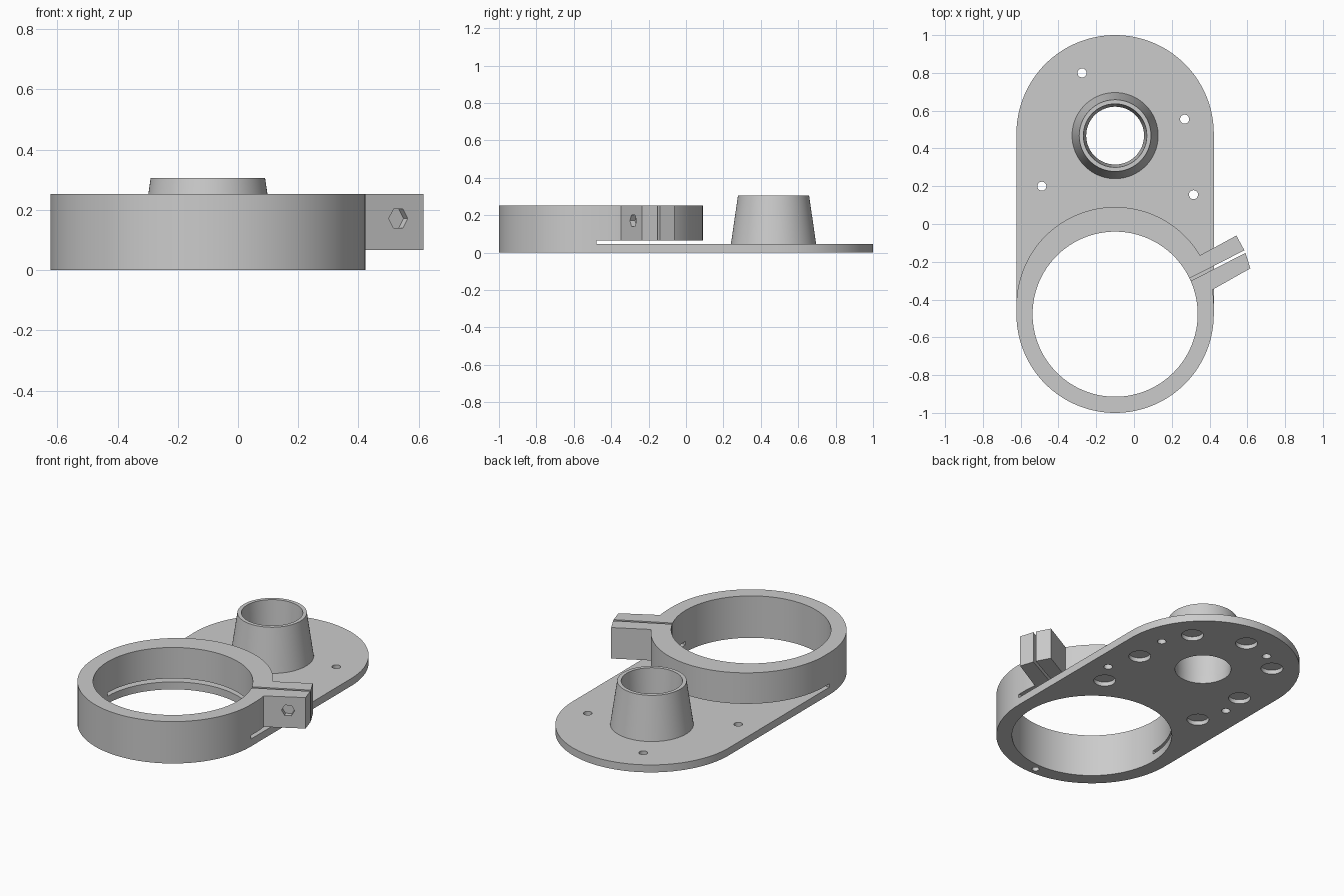
import bpy, bmesh
from math import sin, cos, pi, radians
from mathutils import Matrix, Vector

cube = bpy.data.objects.get("Cube")
if cube:
    bpy.data.objects.remove(cube, do_unlink=True)

CX = -0.1                 # shared centre line
RING_Y, HUB_Y = -0.4775, 0.468
R = 0.5225                # outline radius
PLATE_TOP, SLIT_TOP, RING_TOP = 0.045, 0.066, 0.253

grey = bpy.data.materials.new("grey plastic")
grey.use_nodes = True
grey.diffuse_color = (0.6, 0.6, 0.6, 1)
grey.node_tree.nodes["Principled BSDF"].inputs["Base Color"].default_value = (0.6, 0.6, 0.6, 1)


def circle(x, y, r, n=96):
    return [(x + r * cos(2 * pi * i / n), y + r * sin(2 * pi * i / n)) for i in range(n)]


def stadium(y0, y1, r, n=64):
    top = [(CX + r * cos(pi * i / n), y1 + r * sin(pi * i / n)) for i in range(n + 1)]
    return top + [(CX - r * cos(pi * i / n), y0 - r * sin(pi * i / n)) for i in range(n + 1)]


def add_object(name, bm):
    bmesh.ops.recalc_face_normals(bm, faces=bm.faces)
    mesh = bpy.data.meshes.new(name)
    bm.to_mesh(mesh)
    bm.free()
    mesh.materials.append(grey)
    ob = bpy.data.objects.new(name, mesh)
    bpy.context.collection.objects.link(ob)
    return ob


def prism(name, pts, z0, z1, matrix=None):
    bm = bmesh.new()
    face = bm.faces.new([bm.verts.new((x, y, z0)) for x, y in pts])
    ext = bmesh.ops.extrude_face_region(bm, geom=[face])["geom"]
    bmesh.ops.translate(bm, vec=(0, 0, z1 - z0),
                        verts=[g for g in ext if isinstance(g, bmesh.types.BMVert)])
    if matrix:
        bm.transform(matrix)
    return add_object(name, bm)


def lathe(name, profile, x, y, n=96):
    bm = bmesh.new()
    rows = [[bm.verts.new((x + r * cos(2 * pi * i / n), y + r * sin(2 * pi * i / n), z))
             for i in range(n)] for r, z in profile]
    for a, b in zip(rows, rows[1:] + rows[:1]):
        for i in range(n):
            j = (i + 1) % n
            bm.faces.new((a[i], a[j], b[j], b[i]))
    return add_object(name, bm)


def combine(ob, steps):
    """Run the booleans in order, bake them and drop the helper solids."""
    for other, op in steps:
        other.hide_render = True
        mod = ob.modifiers.new("boolean", 'BOOLEAN')
        mod.object, mod.operation, mod.solver = other, op, 'EXACT'
    bpy.context.view_layer.update()
    baked = bpy.data.meshes.new_from_object(ob.evaluated_get(bpy.context.evaluated_depsgraph_get()))
    ob.modifiers.clear()
    ob.data = baked
    for other, op in steps:
        bpy.data.objects.remove(other, do_unlink=True)


def cut(pts, z0, z1, matrix=None):
    return prism("cutter", pts, z0, z1, matrix), 'DIFFERENCE'


# Base plate with ring opening, hub bore, screw holes and round pockets underneath
plate = prism("base_plate", stadium(RING_Y, -RING_Y, R), 0, PLATE_TOP)
steps = [cut(circle(CX, RING_Y, 0.437, 128), -0.1, 0.5),
         cut(circle(CX, HUB_Y, 0.153), -0.1, 0.5),
         cut(circle(CX, -0.957, 0.02, 24), -0.1, 0.5)]
for x, y in [(-0.275, 0.8), (0.268, 0.555), (0.315, 0.155), (-0.488, 0.2)]:
    steps.append(cut(circle(x, y, 0.024, 24), -0.1, 0.5))
pockets = [(0, 0.37)] + [(s * x, y) for s in (-1, 1)
                         for x, y in [(0.284, 0.248), (0.356, -0.114), (0.333, -0.44)]]
for x, y in pockets:
    steps.append(cut(circle(CX + x, HUB_Y + y, 0.06, 40), -0.1, 0.025))
combine(plate, steps)

# Clamp ring with split tabs; its rear half floats above the plate
ring = prism("clamp_ring", stadium(RING_Y, -0.4325, R), PLATE_TOP, RING_TOP)
tab_near = [(0.27, -0.43), (0.616, -0.235), (0.588, -0.146), (0.3, -0.293)]
tab_far = [(0.3, -0.293), (0.588, -0.146), (0.542, -0.061), (0.25, -0.22)]
tabs = prism("tabs", tab_near[:3] + tab_far[2:], 0.055, RING_TOP)
gap = [(0.2, -0.353), (0.7, -0.097), (0.7, -0.08), (0.2, -0.336)]
slit = [(-0.9, RING_Y), (0.9, RING_Y), (0.9, 0.2), (-0.9, 0.2)]
across = (Matrix.Translation(Vector((0.532, -0.282, 0.171)))
          @ Matrix.Rotation(radians(28), 4, 'Z') @ Matrix.Rotation(-pi / 2, 4, 'X'))
combine(ring, [(tabs, 'UNION'),
               cut(circle(CX, RING_Y, 0.437, 128), -0.1, 0.5),
               cut(slit, 0.02, SLIT_TOP),
               cut(gap, 0.01, 0.4),
               cut(circle(0, 0, 0.02, 24), -0.1, 0.3, across),
               cut(circle(0, 0, 0.036, 6), -0.05, 0.03, across),
               cut(circle(CX, -0.957, 0.02, 24), -0.1, 0.12)])

# Tapered hub around the bore
hub = lathe("tapered_hub", [(0.153, PLATE_TOP), (0.228, PLATE_TOP),
                            (0.19, 0.306), (0.168, 0.306)], CX, HUB_Y)

# Smooth round walls, crisp edges
for ob in (plate, ring, hub):
    bpy.ops.object.select_all(action='DESELECT')
    ob.select_set(True)
    bpy.context.view_layer.objects.active = ob
    bpy.ops.object.shade_smooth_by_angle(angle=radians(25))
